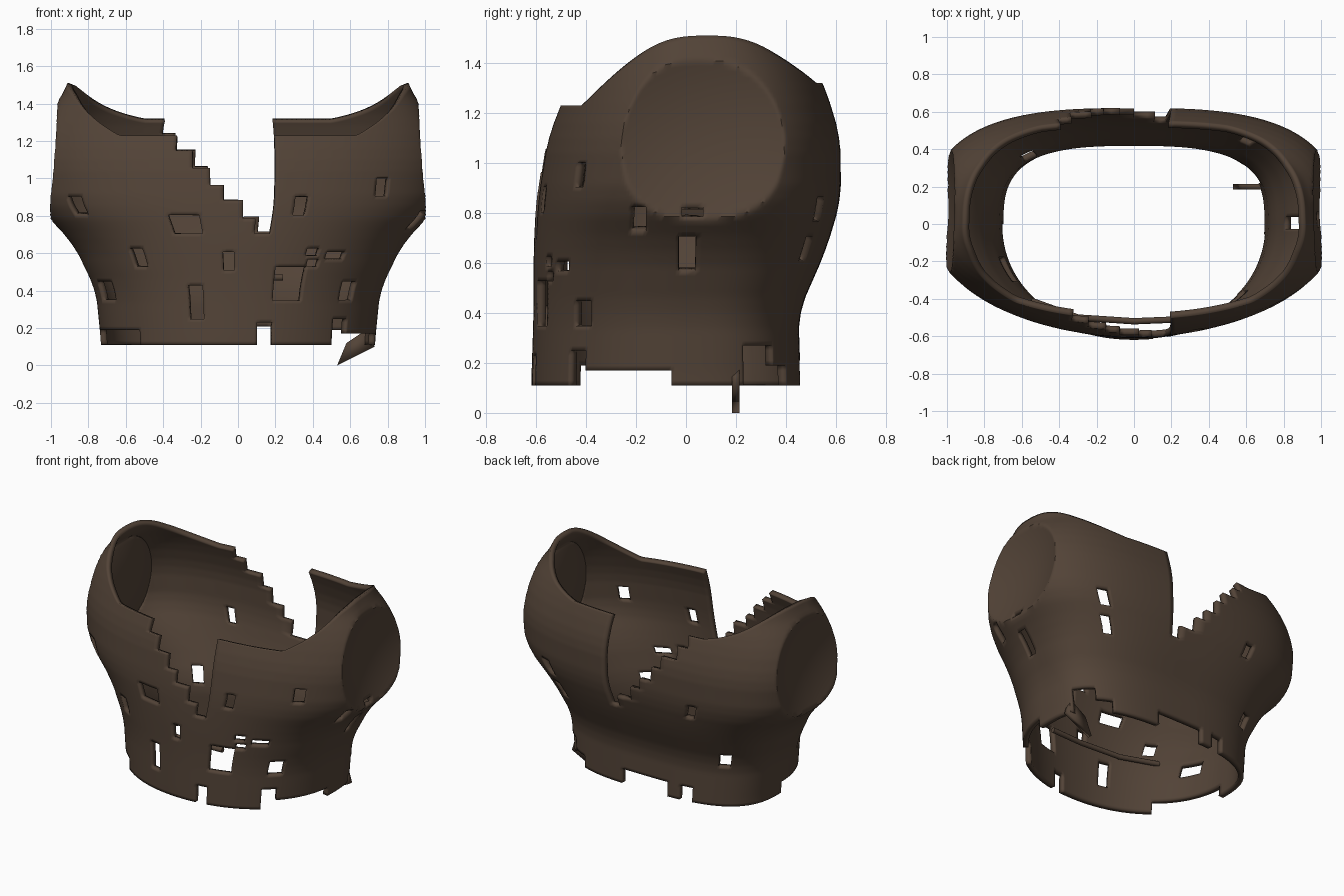
import bpy
import bmesh
import math

default_cube = bpy.data.objects.get("Cube")
if default_cube:
    bpy.data.objects.remove(default_cube, do_unlink=True)

leather = bpy.data.materials.new("dark_brown_leather")
leather.use_nodes = True
leather.diffuse_color = (.085, .056, .038, 1)
shader = leather.node_tree.nodes["Principled BSDF"]
shader.inputs["Base Color"].default_value = leather.diffuse_color

# Garment profiles at shared heights
HEIGHTS = (.1, .4, .65, .85, 1.1, 1.3, 1.5)
HALF_WIDTH = (.73, .76, .88, 1.07, 1.1, 1.05, .9)
FRONT_DEPTH = (.62, .61, .61, .6, .56, .48, .4)
BACK_DEPTH = (.46, .45, .56, .62, .62, .56, .46)


def sample(values, height):
    """Interpolate one profile at a height."""
    for k in range(len(HEIGHTS) - 1):
        low, high = HEIGHTS[k], HEIGHTS[k + 1]
        if height <= high:
            blend = max(0, (height - low) / (high - low))
            return values[k] + (values[k + 1] - values[k]) * blend
    return values[-1]


def profile(values, height):
    """Soften the bends by averaging neighbouring heights."""
    return sum(sample(values, height + shift) for shift in (-.06, 0, .06)) / 3


def wall_point(angle, height):
    """Outer wall: rounder in front, squarer behind, dished at the armholes."""
    cosine, sine = math.cos(angle), math.sin(angle)
    power = 2 / (2.9 if sine > 0 else 2.1)
    depth = BACK_DEPTH if sine > 0 else FRONT_DEPTH
    x = math.copysign(abs(cosine) ** power, cosine) * profile(HALF_WIDTH, height)
    y = math.copysign(abs(sine) ** power, sine) * profile(depth, height)
    panel_limit = .925 + .5 * ((y - .08) ** 2 + (height - 1.15) ** 2)
    return max(-panel_limit, min(panel_limit, x)), y, height


def rim_height(angle):
    """Upper edge: arched over each shoulder, level at front and back."""
    x, y, z = wall_point(angle, 1.3)
    level = 1.32 if y > 0 else 1.23
    return max(level, 1.51 - 2 * abs(y - .1) ** 2.8)


def on_side(side, x, y):
    if side == "front":
        return y < 0
    if side == "back":
        return y > .1
    return x > .5 if side == "left" else x < -.5


# Small holes as centres: across the side, height
small_holes = {
    "front": [(-.53, .58), (-.05, .56), (.34, .85), (.58, .39),
              (-.7, .4), (.77, .95), (-.86, .85)],
    "back": [(-.44, .81), (-.58, .44), (.69, .82), (.62, .65)],
    "left": [(-.19, .78)],
}

# Larger or narrow openings: centre, height, width, length
wide_holes = {
    "front": [(-.28, .76, .18, .1), (-.22, .34, .08, .18), (.27, .44, .16, .19),
              (.4, .55, .07, .03), (.4, .61, .07, .04), (.52, .59, .09, .04)],
    "left": [(0, .64, .06, .15), (.03, .8, .08, .04)],
}

# Hem notches: start, end, top
hem_notches = {
    "front": [(-.8, -.52, .18), (.1, .18, .23), (.5, .57, .25), (.57, .66, .15)],
    "back": [(-.35, -.27, .2), (-.18, .18, .2), (.5, .6, .18)],
    "left": [(-.46, -.06, .16), (.23, .35, .26)],
    "right": [(-.4, 0, .17)],
}

# Gather every opening as side, start, end, bottom, top
openings = []


def add_hole(side, across, height, width, length):
    openings.append((side, across - width / 2, across + width / 2,
                     height - length / 2, height + length / 2))


for side, holes in small_holes.items():
    for across, height in holes:
        add_hole(side, across, height, .07, .1)
for side, holes in wide_holes.items():
    for hole in holes:
        add_hole(side, *hole)
for side, notches in hem_notches.items():
    for start, end, top in notches:
        openings.append((side, start, end, 0, top))


def in_neckline(angle, height):
    """Stepped tear falling from the right shoulder to a straight left edge."""
    x, y, z = wall_point(angle, .95)
    step = math.floor((height - .7) / .09)
    return step >= 0 and .11 - .088 * step < x < .19


def is_torn(angle, height):
    if in_neckline(angle, height):
        return True
    for side, start, end, bottom, top in openings:
        if bottom < height < top:
            x, y, z = wall_point(angle, (bottom + top) / 2)
            across = x if side in ("front", "back") else y
            if on_side(side, x, y) and start < across < end:
                return True
    return False


def make_object(name, bm, thickness, offset):
    """Turn a thin sheet into a smooth shaded solid."""
    mesh = bpy.data.meshes.new(name)
    bm.to_mesh(mesh)
    bm.free()
    mesh.materials.append(leather)
    obj = bpy.data.objects.new(name, mesh)
    bpy.context.scene.collection.objects.link(obj)
    solid = obj.modifiers.new("thickness", "SOLIDIFY")
    solid.thickness = thickness
    solid.offset = offset
    bpy.ops.object.select_all(action="DESELECT")
    obj.select_set(True)
    bpy.context.view_layer.objects.active = obj
    bpy.ops.object.shade_smooth_by_angle(angle=math.radians(40))


# Torn garment wall: a ring of columns whose tops follow the rim
column_count, row_count = 300, 70
hem, chest = .11, 1
bm = bmesh.new()
columns = []
for i in range(column_count):
    angle = math.tau * i / column_count
    stretch = (rim_height(angle) - chest) / (HEIGHTS[-1] - chest)
    column = []
    for j in range(row_count + 1):
        height = hem + (HEIGHTS[-1] - hem) * j / row_count
        if height > chest:
            height = chest + (height - chest) * stretch
        column.append(bm.verts.new(wall_point(angle, height)))
    columns.append(column)

for i, column in enumerate(columns):
    following = columns[(i + 1) % column_count]
    middle_angle = math.tau * (i + .5) / column_count
    for j in range(row_count):
        middle_height = (column[j].co.z + column[j + 1].co.z) / 2
        if not is_torn(middle_angle, middle_height):
            bm.faces.new((column[j], following[j], following[j + 1], column[j + 1]))
loose = [vertex for vertex in bm.verts if not vertex.link_faces]
bmesh.ops.delete(bm, geom=loose, context="VERTS")
make_object("torn_vest", bm, .035, -1)

# Hanging scrap at the left hem
bm = bmesh.new()
scrap_outline = [(.53, 0), (.73, .1), (.7, .2), (.58, .12)]
bm.faces.new([bm.verts.new((x, .2, z)) for x, z in scrap_outline])
make_object("hanging_scrap", bm, .03, 0)

# Loose strand inside the front
curve = bpy.data.curves.new("loose_strand", "CURVE")
curve.dimensions = "3D"
curve.bevel_depth = .017
curve.use_fill_caps = True
curve.materials.append(leather)
strand_path = [(-.55, -.41), (-.3, -.5), (0, -.52), (.24, -.51)]
spline = curve.splines.new("POLY")
spline.points.add(len(strand_path) - 1)
for point, (x, y) in zip(spline.points, strand_path):
    point.co = (x, y, .47, 1)
strand = bpy.data.objects.new("loose_strand", curve)
bpy.context.scene.collection.objects.link(strand)
